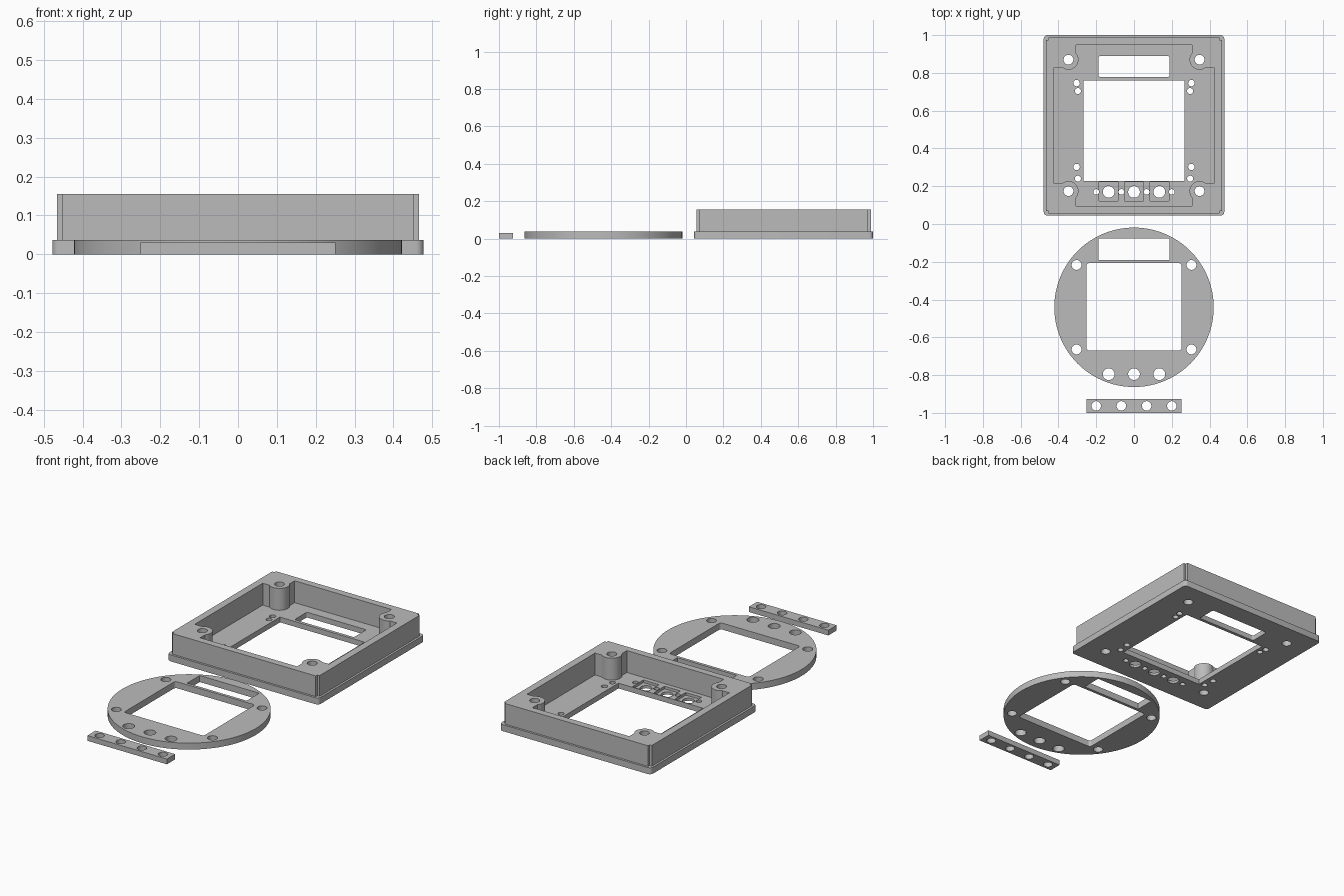
import bpy, bmesh
from math import cos, sin, pi, radians

cube = bpy.data.objects.get("Cube")
if cube:
    bpy.data.objects.remove(cube, do_unlink=True)

grey = bpy.data.materials.new("plain grey")
grey.use_nodes = True
grey.diffuse_color = (0.5, 0.5, 0.5, 1)
grey.node_tree.nodes["Principled BSDF"].inputs["Base Color"].default_value = (0.5, 0.5, 0.5, 1)


# Outlines
def circle(x, y, r, n=32):
    return [(x + r * cos(2 * pi * i / n), y + r * sin(2 * pi * i / n)) for i in range(n)]


def rect(x0, x1, y0, y1, r=0.0, steps=5):
    if not r:
        return [(x0, y0), (x1, y0), (x1, y1), (x0, y1)]
    centres = [(x1 - r, y1 - r), (x0 + r, y1 - r), (x0 + r, y0 + r), (x1 - r, y0 + r)]
    return [(cx + r * cos((k + i / steps) * pi / 2), cy + r * sin((k + i / steps) * pi / 2))
            for k, (cx, cy) in enumerate(centres) for i in range(steps + 1)]


def plus(cx, cy, half, notch):
    """Square with a small square notch out of each corner."""
    a, b = half, half - notch
    quarter = [(a, b), (b, b), (b, a)]
    pts = []
    for _ in range(4):
        pts += quarter
        quarter = [(-y, x) for x, y in quarter]
    return [(cx + x, cy + y) for x, y in pts]


# Solids
def prism(name, outlines, z0, z1):
    bm = bmesh.new()
    for pts in outlines:
        face = bm.faces.new([bm.verts.new((x, y, z0)) for x, y in pts])
        geom = bmesh.ops.extrude_face_region(bm, geom=[face])["geom"]
        verts = [v for v in geom if isinstance(v, bmesh.types.BMVert)]
        bmesh.ops.translate(bm, verts=verts, vec=(0, 0, z1 - z0))
    bmesh.ops.recalc_face_normals(bm, faces=bm.faces)
    mesh = bpy.data.meshes.new(name)
    bm.to_mesh(mesh)
    bm.free()
    mesh.materials.append(grey)
    ob = bpy.data.objects.new(name, mesh)
    bpy.context.collection.objects.link(ob)
    return ob


def combine(target, tool, operation="DIFFERENCE"):
    """Apply a boolean and discard the tool object."""
    mod = target.modifiers.new("boolean", "BOOLEAN")
    mod.operation, mod.solver, mod.object = operation, "EXACT", tool
    graph = bpy.context.evaluated_depsgraph_get()
    graph.update()
    mesh = bpy.data.meshes.new_from_object(target.evaluated_get(graph))
    target.modifiers.clear()
    target.data = mesh
    bpy.data.objects.remove(tool, do_unlink=True)


def cut(target, outlines, z0=-0.1, z1=0.3):
    combine(target, prism("cutter", outlines, z0, z1))


def finish(ob):
    ob.data.polygons.foreach_set("use_smooth", [True] * len(ob.data.polygons))
    ob.data.set_sharp_from_angle(angle=radians(30))


# Housing: flanged base with a notched wall
CY = 0.522
FLOOR = 0.03
BUTTONS = (-0.134, 0, 0.134)
SCREWS = (-0.2, -0.067, 0.067, 0.2)
housing = prism("housing", [rect(-0.478, 0.478, CY - 0.478, CY + 0.478, 0.02)], 0, 0.037)
combine(housing, prism("wall", [plus(0, CY, 0.466, 0.014)], 0.01, 0.155), "UNION")

# Cavity, leaving a rounded post in each corner
cavity = prism("cavity", [rect(-0.424, 0.424, CY - 0.426, CY + 0.426)], FLOOR, 0.3)
posts = [(sx * 0.347, CY + sy * 0.348, sx, sy) for sx in (-1, 1) for sy in (-1, 1)]
for px, py, sx, sy in posts:
    inner_x, inner_y = px - sx * 0.041, py - sy * 0.041
    out_x, out_y = px + sx * 0.2, py + sy * 0.2
    cut(cavity, [rect(*sorted((inner_x, out_x)), *sorted((py, out_y)))])
    cut(cavity, [rect(*sorted((px, out_x)), *sorted((inner_y, out_y)))])
    cut(cavity, [circle(px, py, 0.053, 48)])
combine(housing, cavity)

# Button pockets in the floor
cut(housing, [rect(x - 0.05, x + 0.05, 0.122, 0.222) for x in BUTTONS], 0.015, 0.1)

# Screen window, slot and screw holes
holes = [rect(-0.267, 0.267, 0.228, 0.76), rect(-0.188, 0.188, 0.778, 0.889, 0.01)]
holes += [circle(px, py, 0.026) for px, py, _, _ in posts]
holes += [circle(x, 0.17, 0.031) for x in BUTTONS]
holes += [circle(x, 0.17, 0.015, 24) for x in SCREWS]
for s in (-1, 1):
    holes += [circle(s * 0.304, y, 0.017, 24) for y in (0.746, 0.302)]
    holes += [circle(s * 0.297, y, 0.016, 24) for y in (0.704, 0.24)]
cut(housing, holes)
finish(housing)

# Round cover plate
cover = prism("round_cover", [circle(0, -0.441, 0.422, 96)], 0, 0.037)
holes = [rect(-0.252, 0.252, -0.67, -0.207, 0.015), rect(-0.188, 0.188, -0.19, -0.077)]
holes += [circle(x, y, 0.026) for x in (-0.304, 0.304) for y in (-0.217, -0.664)]
holes += [circle(x, -0.795, 0.031) for x in BUTTONS]
cut(cover, holes)
finish(cover)

# Button clamp bar
bar = prism("clamp_bar", [rect(-0.251, 0.251, -1.0, -0.926)], 0, 0.03)
cut(bar, [circle(x, -0.963, 0.025) for x in SCREWS])
finish(bar)
